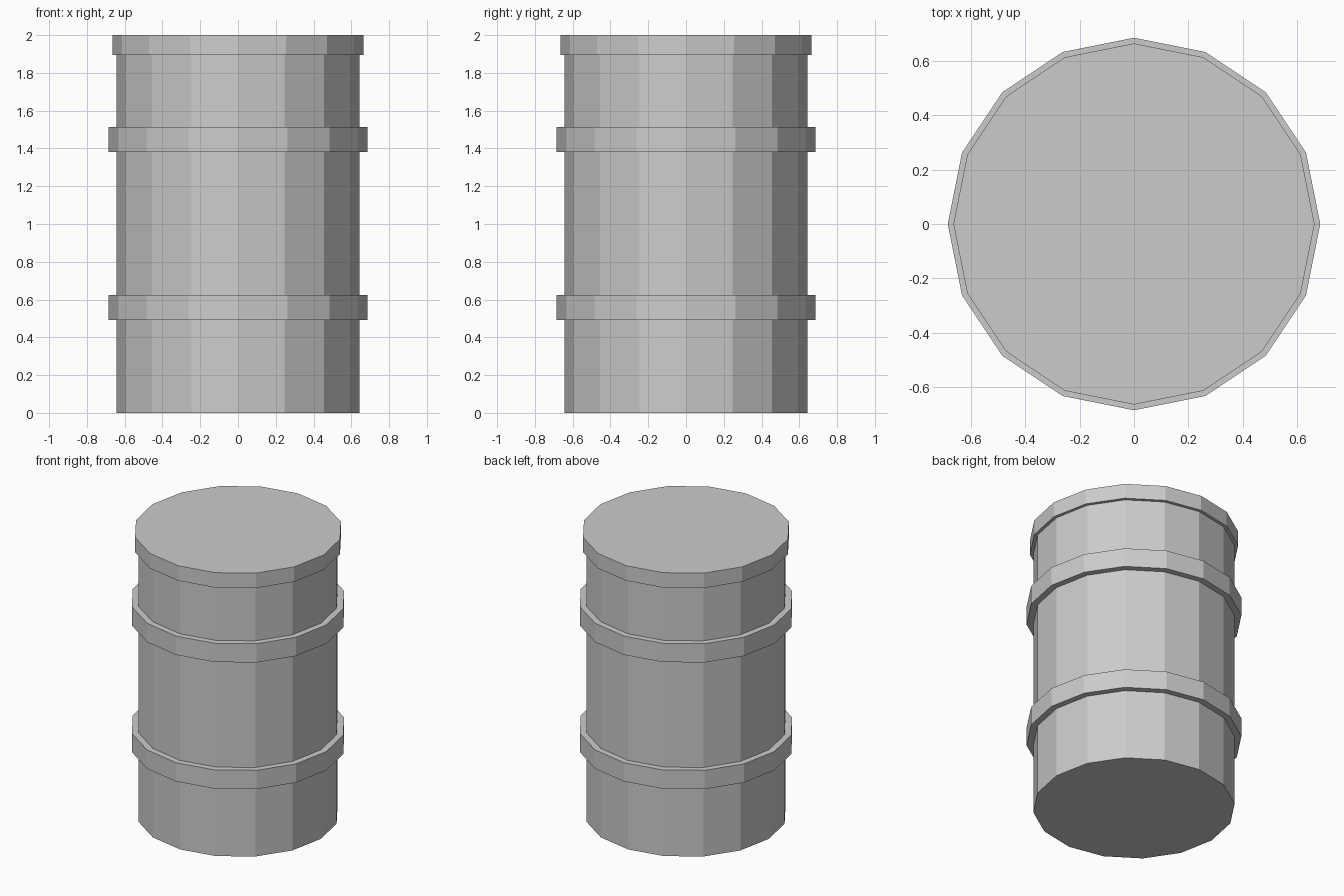
import bpy, bmesh
from math import cos, sin, pi

if "Cube" in bpy.data.objects:
    bpy.data.objects.remove(bpy.data.objects["Cube"])

SIDES = 16
BODY_R, HOOP_R, LID_R = 0.643, 0.686, 0.665
LID_Z, TOP_Z = 1.895, 2.0


def lathe(name, profile, cap_bottom=False, cap_top=False):
    """Turn (radius, height) points around z into a flat-faced part."""
    bm = bmesh.new()
    rings = [[bm.verts.new((r * cos(2 * pi * i / SIDES), r * sin(2 * pi * i / SIDES), z))
              for i in range(SIDES)] for r, z in profile]
    for low, high in zip(rings, rings[1:]):
        for i in range(SIDES):
            j = (i + 1) % SIDES
            bm.faces.new((low[i], low[j], high[j], high[i]))
    if cap_bottom:
        bm.faces.new(rings[0][::-1])
    if cap_top:
        bm.faces.new(rings[-1])
    mesh = bpy.data.meshes.new(name)
    bm.to_mesh(mesh)
    bm.free()
    obj = bpy.data.objects.new(name, mesh)
    bpy.context.collection.objects.link(obj)
    return obj


# Barrel body, closed at the bottom and covered by the lid
lathe("barrel_body", [(BODY_R, 0), (BODY_R, LID_Z)], cap_bottom=True)

# Flat lid with a small overhanging rim
lathe("barrel_lid", [(BODY_R, LID_Z), (LID_R, LID_Z), (LID_R, TOP_Z)], cap_top=True)

# Two raised hoops around the body
for name, z0, z1 in (("lower_hoop", 0.493, 0.625), ("upper_hoop", 1.382, 1.514)):
    lathe(name, [(BODY_R, z0), (HOOP_R, z0), (HOOP_R, z1), (BODY_R, z1)])
